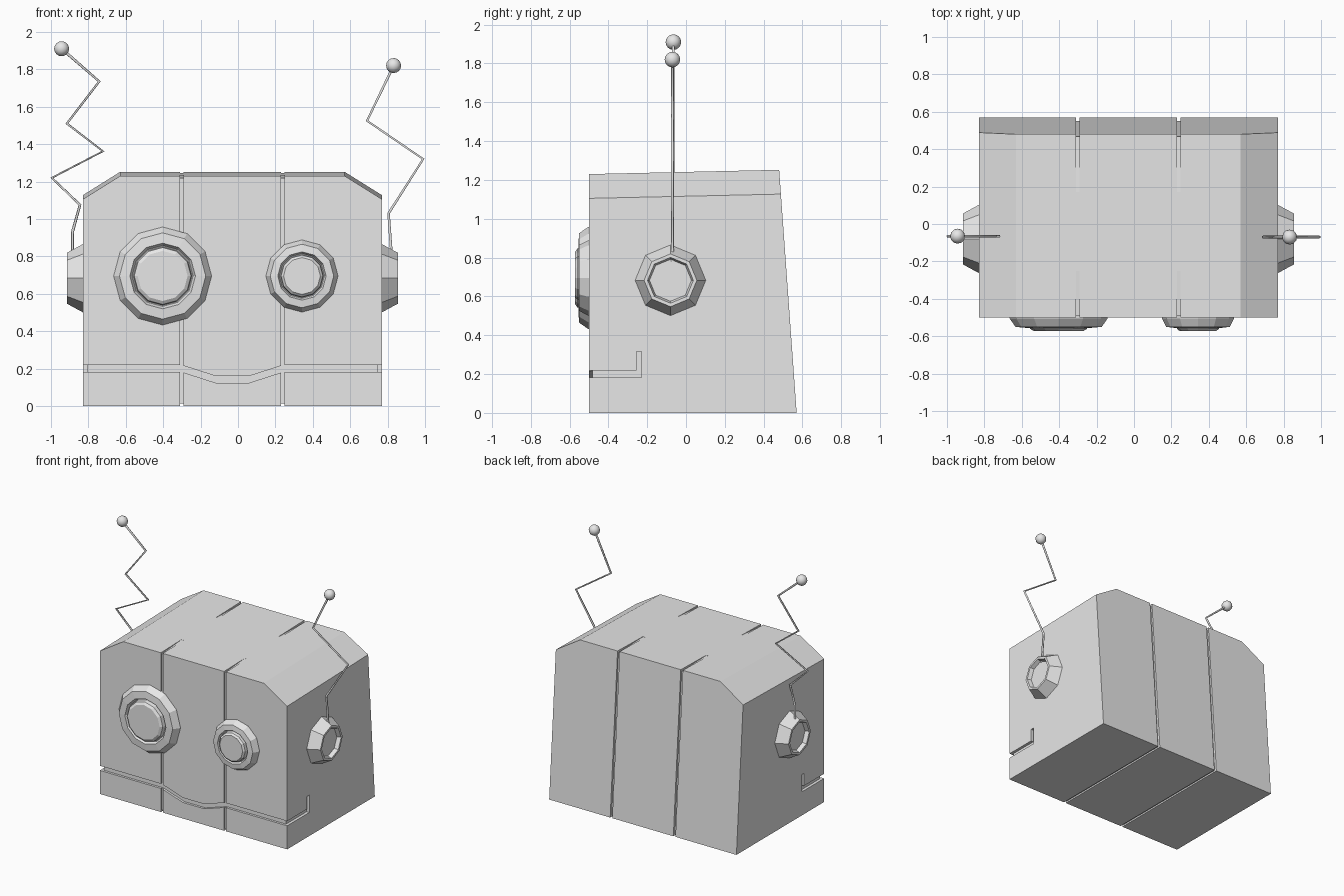
import bpy, bmesh, math
from mathutils import Vector, Matrix

cube = bpy.data.objects.get("Cube")
if cube:
    bpy.data.objects.remove(cube, do_unlink=True)

grey = bpy.data.materials.new("plain_grey")
grey.use_nodes = True
grey.diffuse_color = (0.8, 0.8, 0.8, 1)
grey.node_tree.nodes["Principled BSDF"].inputs["Base Color"].default_value = (0.8, 0.8, 0.8, 1)


def add_object(name, bm):
    bmesh.ops.recalc_face_normals(bm, faces=bm.faces)
    mesh = bpy.data.meshes.new(name)
    bm.to_mesh(mesh)
    bm.free()
    mesh.materials.append(grey)
    obj = bpy.data.objects.new(name, mesh)
    bpy.context.collection.objects.link(obj)
    return obj


def prism(name, outline, axis, lo, hi):
    """Extrude an outline along x (outline is y, z) or y (outline is x, z)."""
    bm = bmesh.new()
    place = (lambda a, b: (lo, a, b)) if axis == "x" else (lambda a, b: (a, lo, b))
    face = bm.faces.new([bm.verts.new(place(a, b)) for a, b in outline])
    ext = bmesh.ops.extrude_face_region(bm, geom=[face])
    shift = Vector((hi - lo, 0, 0)) if axis == "x" else Vector((0, hi - lo, 0))
    bmesh.ops.translate(bm, vec=shift, verts=[v for v in ext["geom"] if isinstance(v, bmesh.types.BMVert)])
    return add_object(name, bm)


def turned(name, profile, sides, center, direction, phase=0):
    """Revolve (radius, height) points about a direction, capped at both ends."""
    bm = bmesh.new()
    turn = Vector((0, 0, 1)).rotation_difference(Vector(direction)).to_matrix()
    rings = []
    for r, h in profile:
        ring = []
        for i in range(sides):
            a = math.tau * (i + phase) / sides
            ring.append(bm.verts.new(Vector(center) + turn @ Vector((r * math.cos(a), r * math.sin(a), h))))
        rings.append(ring)
    for low, high in zip(rings, rings[1:]):
        for i in range(sides):
            j = (i + 1) % sides
            bm.faces.new((low[i], low[j], high[j], high[i]))
    bm.faces.new(rings[0])
    bm.faces.new(rings[-1])
    return add_object(name, bm)


# Head: chamfered box, slightly rising roof and leaning back
MID, HALF, FRONT, BACK = -0.03, 0.8, -0.5, 0.57
L, R = MID - HALF, MID + HALF
head = prism("head", [(L, 0), (R, 0), (R, 1.105), (R - 0.2, 1.23), (L + 0.2, 1.23), (L, 1.105)],
             "y", FRONT, BACK)
for v in head.data.vertices:
    if v.co.y > 0:
        if v.co.z > 1:
            v.co.z += 0.022
        v.co.y -= 0.09 * v.co.z / 1.25

cutters = []

# Panel seams running over front, underside, back and the ends of the roof
for side, x in (("right", -0.3), ("left", 0.24)):
    w, d = 0.009, 0.012
    seams = {
        "front": [(-0.6, -0.1), (FRONT + d, -0.1), (FRONT + d, 1.3), (-0.6, 1.3)],
        "under": [(-0.6, -0.1), (0.7, -0.1), (0.7, d), (-0.6, d)],
        "back": [(BACK - d, -0.1), (0.7, -0.1), (0.7, 1.3), (BACK - 0.094 - d, 1.3)],
        "roof_front": [(-0.6, 1.21), (-0.25, 1.235), (-0.25, 1.3), (-0.6, 1.3)],
        "roof_back": [(0.17, 1.243), (0.6, 1.233), (0.6, 1.3), (0.17, 1.3)],
    }
    for part, outline in seams.items():
        cutters.append(prism(f"{side}_{part}_seam_cutter", outline, "x", x - w, x + w))

# Mouth groove across the front
path = [(L - 0.1, 0.2), (-0.3, 0.2), (-0.12, 0.142), (0.06, 0.142), (0.24, 0.2), (R + 0.1, 0.2)]
outline = [(x, z - 0.018) for x, z in path] + [(x, z + 0.018) for x, z in reversed(path)]
cutters.append(prism("mouth_cutter", outline, "y", -0.6, FRONT + 0.018))

# Mouth corners wrap round the sides and turn up
corner = [(-0.6, 0.182), (-0.23, 0.182), (-0.23, 0.315), (-0.255, 0.315), (-0.255, 0.218), (-0.6, 0.218)]
cutters.append(prism("right_mouth_corner_cutter", corner, "x", L - 0.1, L + 0.022))
cutters.append(prism("left_mouth_corner_cutter", corner, "x", R - 0.022, R + 0.1))

for c in cutters:
    c.hide_render = True
    c.display_type = "WIRE"
    mod = head.modifiers.new(c.name, "BOOLEAN")
    mod.operation = "DIFFERENCE"
    mod.solver = "EXACT"
    mod.object = c

# Apply the cuts and discard the cutters
bpy.context.view_layer.update()
cut = bpy.data.meshes.new_from_object(head.evaluated_get(bpy.context.evaluated_depsgraph_get()))
head.modifiers.clear()
head.data = cut
for c in cutters:
    bpy.data.objects.remove(c, do_unlink=True)

# Eyes: bevelled rim, shallow recess and a raised lens
for name, x, r in (("right_eye", -0.403, 0.262), ("left_eye", 0.342, 0.193)):
    steps = [(1, -0.01), (1, 0.005), (0.88, 0.05), (0.67, 0.055), (0.62, 0.03),
             (0.6, 0.03), (0.58, 0.06), (0.51, 0.072)]
    turned(name, [(r * k, h) for k, h in steps], 12, (x, FRONT, 0.695), (0, -1, 0))

# Ears: eight-sided tapered caps with a sunken middle
for name, x, s in (("right_ear", L, -1), ("left_ear", R, 1)):
    steps = [(0.182, -0.01), (0.182, 0), (0.136, 0.085), (0.118, 0.085), (0.108, 0.055)]
    turned(name, steps, 8, (x, -0.08, 0.683), (s, 0, 0))

# Bent wire antennas with ball tips
wires = {
    "right": (-0.065, [(-0.885, 0.78), (-0.885, 0.93), (-0.845, 1.075), (-0.995, 1.22), (-0.722, 1.362),
                       (-0.915, 1.51), (-0.742, 1.735), (-0.943, 1.91)]),
    "left": (-0.07, [(0.823, 0.78), (0.805, 1.03), (0.99, 1.32), (0.69, 1.525), (0.832, 1.82)]),
}
for side, (y, points) in wires.items():
    curve = bpy.data.curves.new(f"{side}_antenna", "CURVE")
    curve.dimensions = "3D"
    curve.bevel_depth = 0.008
    curve.bevel_resolution = 1
    curve.use_fill_caps = True
    spline = curve.splines.new("POLY")
    spline.points.add(len(points) - 1)
    for p, (x, z) in zip(spline.points, points):
        p.co = (x, y, z, 1)
    curve.materials.append(grey)
    bpy.context.collection.objects.link(bpy.data.objects.new(f"{side}_antenna", curve))

    bm = bmesh.new()
    bmesh.ops.create_uvsphere(bm, u_segments=12, v_segments=8, radius=0.04,
                              matrix=Matrix.Translation((points[-1][0], y, points[-1][1])))
    ball = add_object(f"{side}_antenna_ball", bm)
    for face in ball.data.polygons:
        face.use_smooth = True
